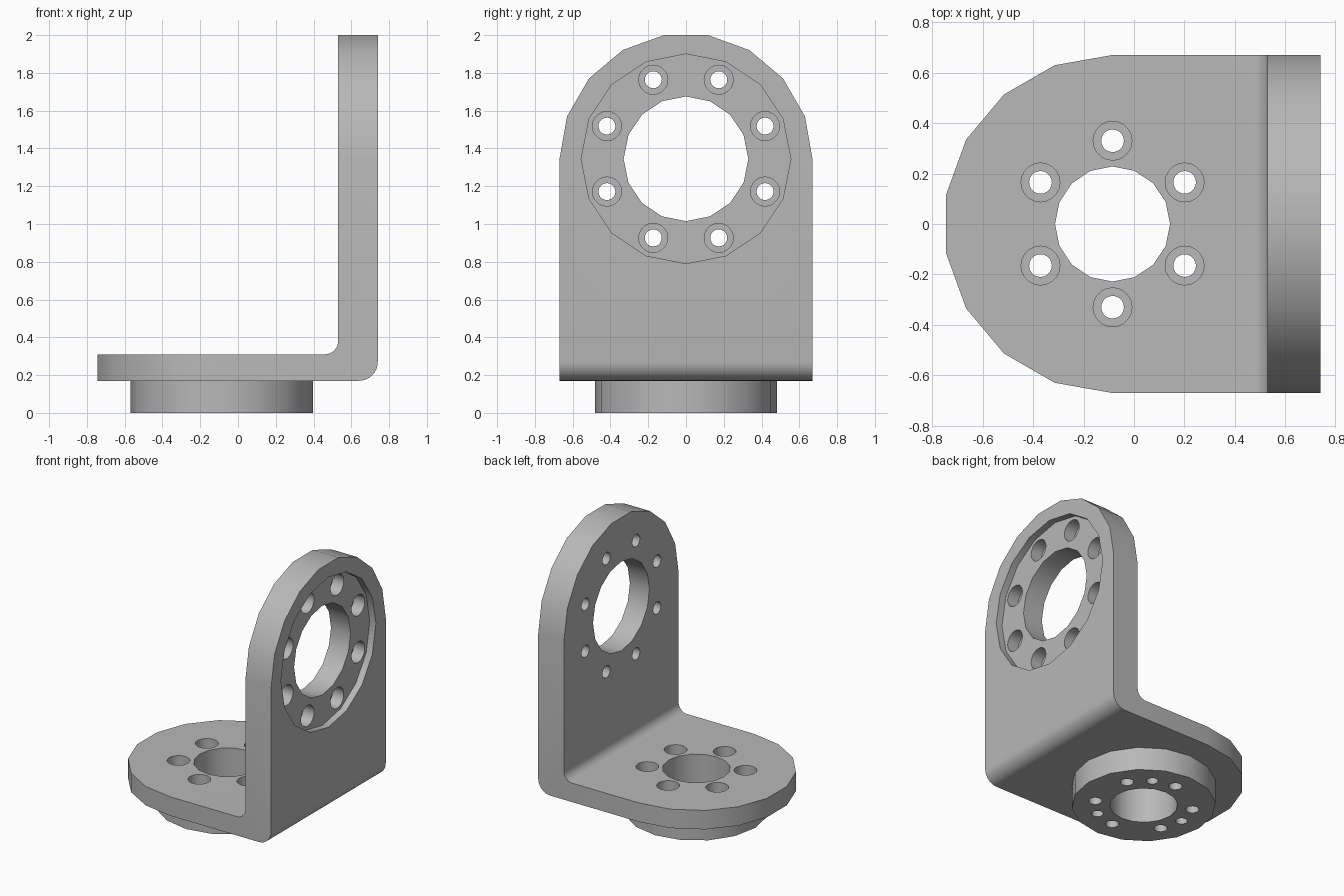
import bpy, bmesh
from math import sin, cos, pi, radians

cube = bpy.data.objects.get("Cube")
if cube:
    bpy.data.objects.remove(cube, do_unlink=True)

grey = bpy.data.materials.new("machined grey")
grey.use_nodes = True
grey.diffuse_color = (0.48, 0.48, 0.48, 1)
grey.node_tree.nodes["Principled BSDF"].inputs["Base Color"].default_value = (0.48, 0.48, 0.48, 1)

PLACE = {"x": lambda u, v, w: (w, u, v),
         "y": lambda u, v, w: (u, w, v),
         "z": lambda u, v, w: (u, v, w)}


def prism(name, points, axis, start, end):
    """Extrude a flat outline along an axis."""
    bm = bmesh.new()
    low = [bm.verts.new(PLACE[axis](u, v, start)) for u, v in points]
    high = [bm.verts.new(PLACE[axis](u, v, end)) for u, v in points]
    bm.faces.new(low)
    bm.faces.new(high)
    n = len(points)
    for i in range(n):
        j = (i + 1) % n
        bm.faces.new((low[i], low[j], high[j], high[i]))
    bmesh.ops.recalc_face_normals(bm, faces=bm.faces)
    mesh = bpy.data.meshes.new(name)
    bm.to_mesh(mesh)
    bm.free()
    mesh.materials.append(grey)
    obj = bpy.data.objects.new(name, mesh)
    bpy.context.collection.objects.link(obj)
    return obj


def arc(u, v, r, a, b, steps):
    angles = [radians(a + (b - a) * i / steps) for i in range(steps + 1)]
    return [(u + r * cos(t), v + r * sin(t)) for t in angles]


def cylinder(name, u, v, r, axis, start, end, sides=16):
    return prism(name, arc(u, v, r, 0, 360, sides)[:-1], axis, start, end)


def combine(target, tool, operation="DIFFERENCE"):
    mod = target.modifiers.new("shape", "BOOLEAN")
    mod.operation = operation
    mod.solver = "EXACT"
    mod.object = tool
    bpy.ops.object.select_all(action="DESELECT")
    bpy.context.view_layer.objects.active = target
    target.select_set(True)
    bpy.ops.object.modifier_apply(modifier=mod.name)
    bpy.data.objects.remove(tool, do_unlink=True)


R = 0.67            # half width and end radius
BX, WZ = -0.085, 1.34   # hole centres on the base and the wall

# Bent plate: L profile with a rounded inner and outer corner
profile = [(-0.9, 0.17)] + arc(0.64, 0.27, 0.1, -90, 0, 8)
profile += [(0.74, 2.2), (0.53, 2.2)] + arc(0.46, 0.38, 0.07, 0, -90, 8) + [(-0.9, 0.31)]
bracket = prism("angle_bracket", profile, "y", -0.8, 0.8)

# Rounded ends of the base and of the wall
base_end = arc(BX, 0, R, 90, 270, 9) + [(1, -R), (1, R)]
combine(bracket, prism("base_outline", base_end, "z", -0.5, 2.5), "INTERSECT")
wall_end = arc(0, WZ, R + 0.0003, 0, 180, 9) + [(-R - 0.0003, -0.5), (R + 0.0003, -0.5)]
combine(bracket, prism("wall_outline", wall_end, "x", -1, 1), "INTERSECT")

# Round boss under the base
combine(bracket, cylinder("boss", BX, 0, 0.483, "z", 0, 0.2), "UNION")

# Wall: shallow recess, large bore, ring of counterbored holes
combine(bracket, cylinder("recess", 0, WZ + 0.005, 0.555, "x", 0.69, 1))
combine(bracket, cylinder("wall_bore", 0, WZ + 0.005, 0.33, "x", 0.3, 1))
for i in range(8):
    t = pi / 8 + i * pi / 4
    y, z = 0.453 * cos(t), WZ + 0.005 + 0.453 * sin(t)
    combine(bracket, cylinder("counterbore", y, z, 0.077, "x", 0.6, 1, 20))
    combine(bracket, cylinder("bolt_hole", y, z, 0.045, "x", 0.3, 1, 20))

# Base: bore, counterbored holes from above, blind holes from below
combine(bracket, cylinder("base_bore", BX, 0, 0.228, "z", -0.5, 0.6))
for i in range(6):
    t = pi / 6 + i * pi / 3
    x, y = BX + 0.33 * cos(t), 0.33 * sin(t)
    combine(bracket, cylinder("counterbore", x, y, 0.077, "z", 0.16, 0.6, 20))
    combine(bracket, cylinder("bolt_hole", x, y, 0.045, "z", -0.5, 0.6, 20))
for i in range(3):
    t = pi / 3 + i * 2 * pi / 3
    combine(bracket, cylinder("pin_hole", BX + 0.33 * cos(t), 0.33 * sin(t), 0.04, "z", -0.5, 0.12, 20))

bpy.ops.object.select_all(action="DESELECT")
bpy.context.view_layer.objects.active = bracket
bracket.select_set(True)
bpy.ops.object.shade_smooth_by_angle(angle=radians(30))
